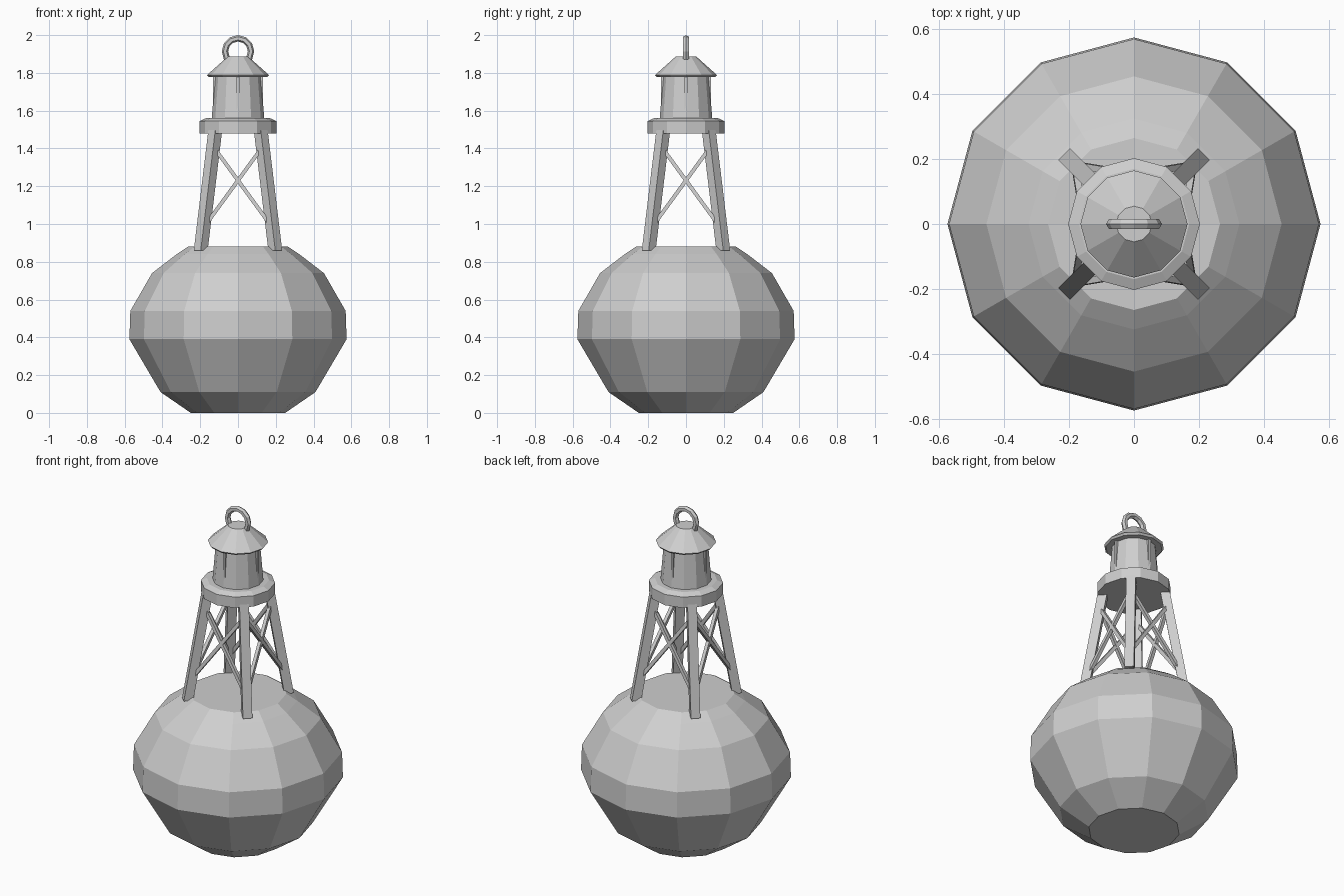
import bpy, bmesh, math
from mathutils import Vector, Matrix

cube = bpy.data.objects.get("Cube")
if cube:
    bpy.data.objects.remove(cube, do_unlink=True)

grey = bpy.data.materials.new("light_grey")
grey.use_nodes = True
GREY = (0.62, 0.62, 0.62, 1)
grey.diffuse_color = GREY
grey.node_tree.nodes["Principled BSDF"].inputs["Base Color"].default_value = GREY
SIDES = 12


def add_object(name, bm):
    bmesh.ops.recalc_face_normals(bm, faces=bm.faces)
    mesh = bpy.data.meshes.new(name)
    bm.to_mesh(mesh)
    bm.free()
    mesh.materials.append(grey)
    obj = bpy.data.objects.new(name, mesh)
    bpy.context.collection.objects.link(obj)
    return obj


def lathe(name, profile):
    """Closed faceted solid from (radius, height) pairs, bottom to top."""
    bm = bmesh.new()
    rings = [[bm.verts.new((r * math.cos(i * math.tau / SIDES),
                            r * math.sin(i * math.tau / SIDES), z))
              for i in range(SIDES)] for r, z in profile]
    for low, high in zip(rings, rings[1:]):
        for i in range(SIDES):
            j = (i + 1) % SIDES
            bm.faces.new((low[i], low[j], high[j], high[i]))
    bm.faces.new(rings[0][::-1])
    bm.faces.new(rings[-1])
    return add_object(name, bm)


def beam(name, start, end, side, width, level=False):
    """Square bar between two points; level ends are cut horizontally."""
    start, end, side = Vector(start), Vector(end), Vector(side).normalized()
    across = (end - start).cross(side).normalized()
    if level:
        across = Vector((0, 0, 1)).cross(side).normalized()
    bm = bmesh.new()
    ends = [[bm.verts.new(p + (side * a + across * b) * width / 2)
             for a, b in ((-1, -1), (1, -1), (1, 1), (-1, 1))] for p in (start, end)]
    for i in range(4):
        j = (i + 1) % 4
        bm.faces.new((ends[0][i], ends[0][j], ends[1][j], ends[1][i]))
    bm.faces.new(ends[0])
    bm.faces.new(ends[1])
    return add_object(name, bm)


def leg_point(angle, z):
    r = 0.279 - (z - 0.86) * 0.171
    return Vector((r * math.cos(angle), r * math.sin(angle), z))


# Float, platform, lantern and roof
lathe("float_body", [(0.25, 0), (0.41, 0.11), (0.575, 0.39), (0.57, 0.54),
                     (0.455, 0.74), (0.325, 0.84), (0.265, 0.88)])
lathe("platform", [(0.203, 1.48), (0.203, 1.545), (0.17, 1.56)])
lathe("lantern_body", [(0.14, 1.55), (0.12, 1.79)])
lathe("lantern_roof", [(0.155, 1.777), (0.165, 1.788), (0.055, 1.886)])

# Tower legs, cross braces and lantern posts, one set per quarter
for k in range(4):
    a = math.pi / 4 + k * math.pi / 2
    b = a + math.pi / 2
    tangent = (-math.sin(a), math.cos(a), 0)
    beam(f"tower_leg_{k + 1}", leg_point(a, 0.86), leg_point(a, 1.5),
         tangent, 0.052, level=True)
    outward = (math.cos(a + math.pi / 4), math.sin(a + math.pi / 4), 0)
    beam(f"rising_brace_{k + 1}", leg_point(a, 0.98), leg_point(b, 1.41), outward, 0.02)
    beam(f"falling_brace_{k + 1}", leg_point(a, 1.41), leg_point(b, 0.98), outward, 0.02)
    c = k * math.pi / 2
    post = Vector((math.cos(c), math.sin(c), 0)) * 0.126
    beam(f"lantern_post_{k + 1}", post + Vector((0, 0, 1.55)), post + Vector((0, 0, 1.78)),
         (-math.sin(c), math.cos(c), 0), 0.015)

# Lifting ring
bpy.ops.mesh.primitive_torus_add(major_segments=12, minor_segments=6,
                                 major_radius=0.069, minor_radius=0.017,
                                 location=(0, 0, 1.914), rotation=(math.pi / 2, 0, 0))
ring = bpy.context.object
ring.name = "lifting_ring"
ring.data.materials.append(grey)
ring.data.shade_flat()
